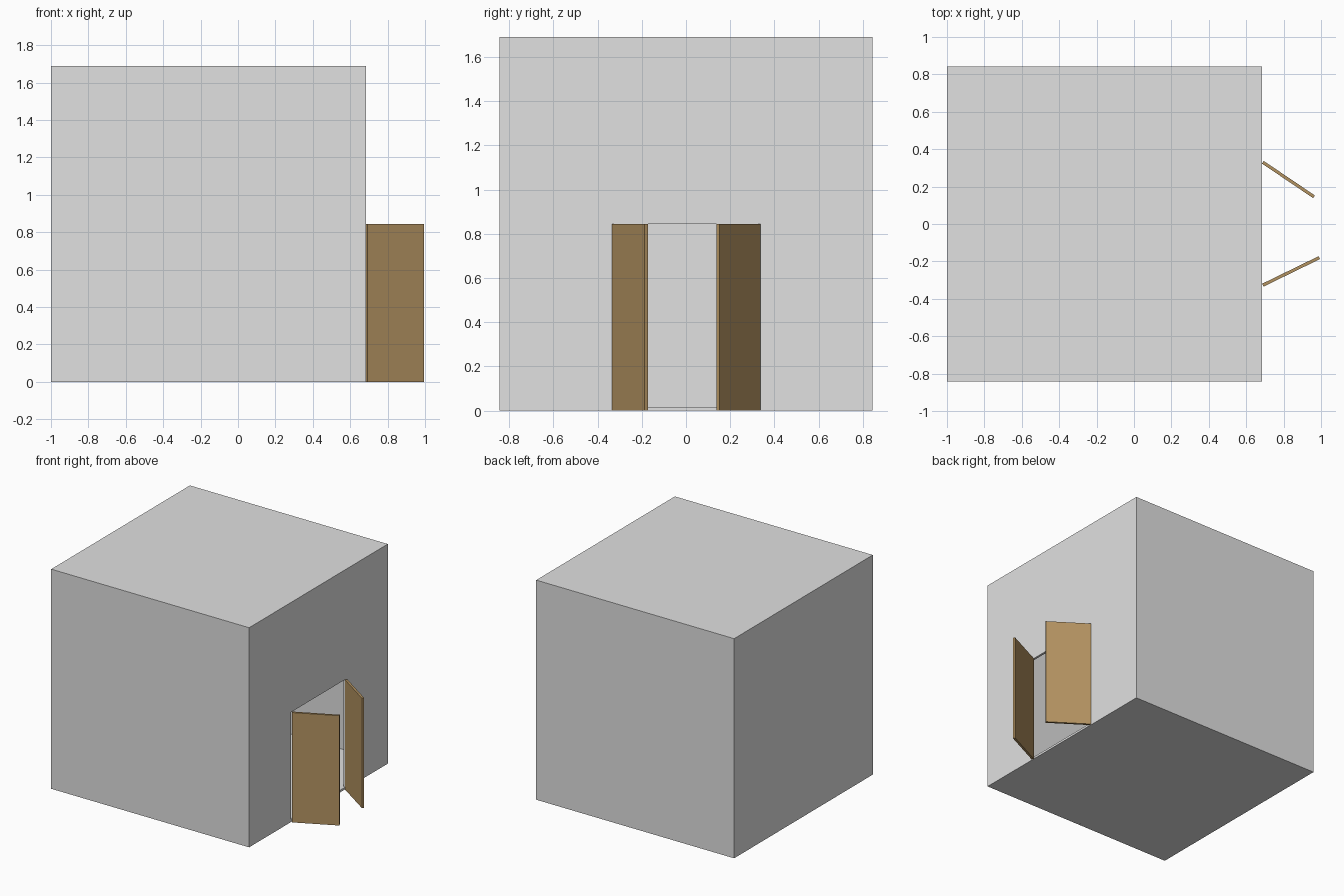
import bpy
import math
from mathutils import Matrix, Vector

if "Cube" in bpy.data.objects:
    bpy.data.objects.remove(bpy.data.objects["Cube"])


def material(name, rgb):
    m = bpy.data.materials.new(name)
    m.diffuse_color = (*rgb, 1)
    m.use_nodes = True
    m.node_tree.nodes["Principled BSDF"].inputs["Base Color"].default_value = m.diffuse_color
    return m


GREY = material("light_grey_wall", (0.75, 0.75, 0.75))
BROWN = material("brown_wood", (0.45, 0.29, 0.12))


def box(name, lo, hi, mat, matrix=Matrix()):
    """Box between two corners, optionally placed by a matrix."""
    (x0, y0, z0), (x1, y1, z1) = lo, hi
    verts = [matrix @ Vector((x, y, z)) for x in (x0, x1) for y in (y0, y1) for z in (z0, z1)]
    faces = [(0, 1, 3, 2), (4, 6, 7, 5), (0, 4, 5, 1), (2, 3, 7, 6), (0, 2, 6, 4), (1, 5, 7, 3)]
    me = bpy.data.meshes.new(name)
    me.from_pydata(verts, [], faces)
    me.materials.append(mat)
    ob = bpy.data.objects.new(name, me)
    bpy.context.collection.objects.link(ob)
    return ob


X0, X1, Y, H = -1.0, 0.685, 0.843, 1.69   # outside of the room
T = 0.017                                 # wall thickness
DOOR_H, D0, D1 = 0.845, -0.335, 0.326     # doorway

# closed shell: floor, roof and three plain walls
box("floor", (X0 + T, -Y + T, 0), (X1 - T, Y - T, T), GREY)
box("roof", (X0, -Y, H - T), (X1, Y, H), GREY)
box("front_wall", (X0, -Y, 0), (X1, -Y + T, H - T), GREY)
box("back_wall", (X0, Y - T, 0), (X1, Y, H - T), GREY)
box("left_wall", (X0, -Y + T, 0), (X0 + T, Y - T, H - T), GREY)

# door wall: two side panels, a panel above the opening and a threshold
box("door_wall_near_panel", (X1 - T, -Y + T, 0), (X1, D0, H - T), GREY)
box("door_wall_far_panel", (X1 - T, D1, 0), (X1, Y - T, H - T), GREY)
box("door_wall_upper_panel", (X1 - T, D0, DOOR_H), (X1, D1, H - T), GREY)
box("threshold", (X1 - T, D0, 0), (X1, D1, T), GREY)

# two open door leaves swung outward about their hinges
for name, y, angle in (("near_door", -0.327, 26), ("far_door", 0.33, -34)):
    place = Matrix.Translation((X1 + 0.004, y, 0)) @ Matrix.Rotation(math.radians(angle), 4, "Z")
    length = 0.336 if angle > 0 else 0.33
    box(name, (0, -T / 2, 0), (length, T / 2, DOOR_H), BROWN, place)
